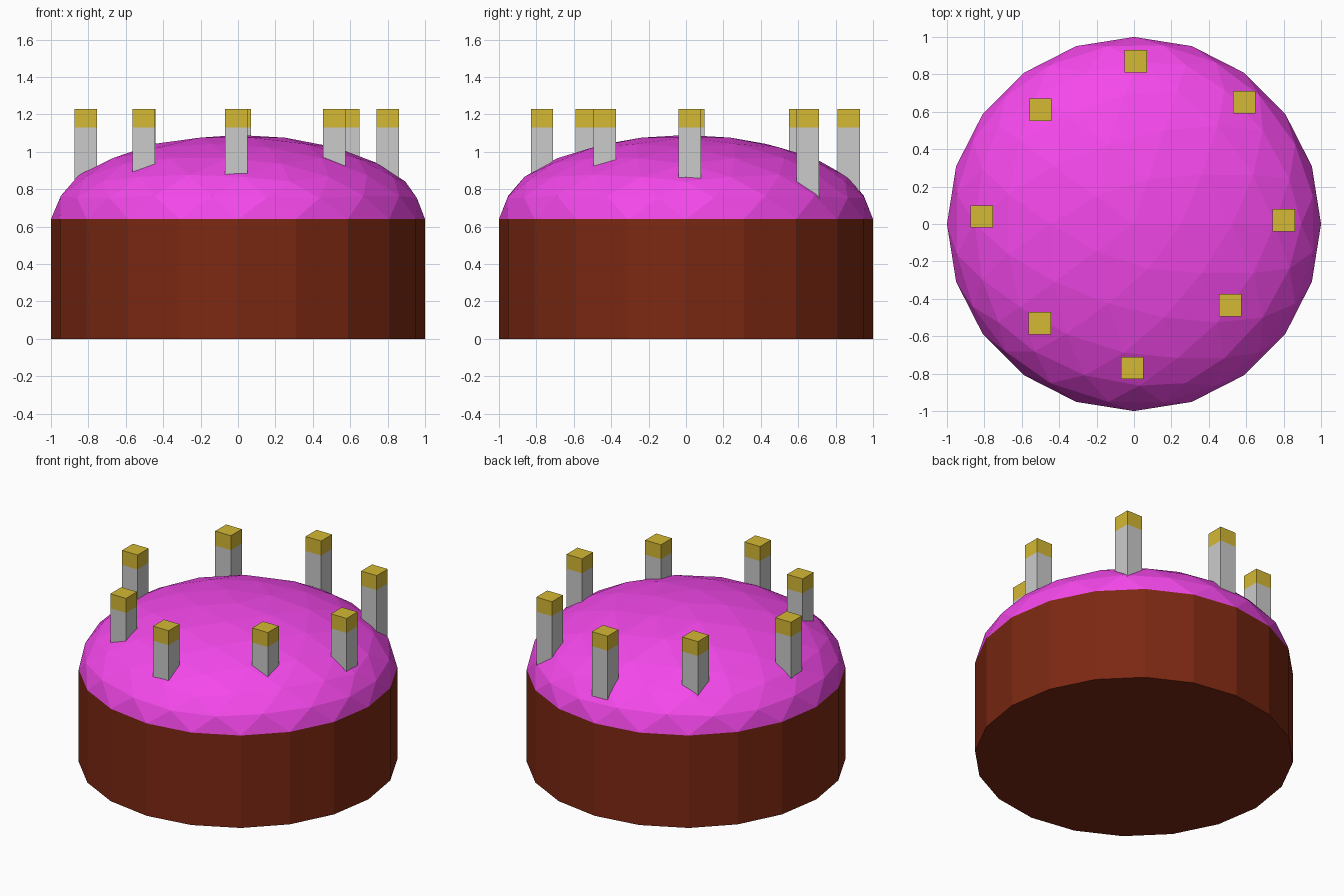
import bpy, bmesh
from mathutils import Matrix

if "Cube" in bpy.data.objects:
    bpy.data.objects.remove(bpy.data.objects["Cube"])


def material(name, rgb):
    m = bpy.data.materials.new(name)
    m.diffuse_color = (*rgb, 1)
    m.use_nodes = True
    m.node_tree.nodes["Principled BSDF"].inputs["Base Color"].default_value = m.diffuse_color
    return m


def make_object(name, bm, mat=None):
    mesh = bpy.data.meshes.new(name)
    bm.to_mesh(mesh)
    bm.free()
    if mat:
        mesh.materials.append(mat)
    ob = bpy.data.objects.new(name, mesh)
    bpy.context.collection.objects.link(ob)
    return ob


def box(name, x, y, z0, z1, width, mat=None):
    bm = bmesh.new()
    bmesh.ops.create_cube(bm, size=1, matrix=Matrix.Translation((x, y, (z0 + z1) / 2))
                          @ Matrix.Diagonal((width, width, z1 - z0, 1)))
    return make_object(name, bm, mat)


chocolate = material("chocolate", (0.20, 0.021, 0.006))
pink = material("pink_icing", (0.91, 0.065, 0.83))
gold = material("gold", (0.66, 0.48, 0.034))

RIM, DOME = 0.64, 0.45

# Sponge: 20-sided drum, open where the icing covers it
bm = bmesh.new()
bmesh.ops.create_cone(bm, cap_ends=True, segments=20, radius1=1, radius2=1, depth=RIM,
                      matrix=Matrix.Translation((0, 0, RIM / 2)))
# start the ring on the x axis so it meets the icing rim
first = min(bm.verts, key=lambda v: abs(v.co.y) - v.co.x)
bmesh.ops.rotate(bm, verts=bm.verts, matrix=Matrix.Rotation(
    -first.co.xy.angle_signed((1, 0)) if abs(first.co.y) > 1e-4 else 0, 3, 'Z'))
bmesh.ops.delete(bm, geom=[f for f in bm.faces if f.normal.z > 0.9], context='FACES_ONLY')
make_object("sponge", bm, chocolate)

# Icing: upper half of a flattened icosphere
bm = bmesh.new()
bmesh.ops.create_icosphere(bm, subdivisions=3, radius=1)
bmesh.ops.delete(bm, geom=[v for v in bm.verts if v.co.z < -0.01], context='VERTS')
bmesh.ops.transform(bm, verts=bm.verts, matrix=Matrix.Translation((0, 0, RIM))
                    @ Matrix.Diagonal((1, 1, DOME, 1)))
make_object("icing", bm, pink)

# Candles with gold tips, slightly unevenly placed
spots = [(0.01, 0.87), (0.59, 0.65), (0.80, 0.02), (0.515, -0.435),
         (-0.01, -0.77), (-0.505, -0.53), (-0.815, 0.04), (-0.50, 0.61)]
for i, (x, y) in enumerate(spots, 1):
    box(f"candle_{i}", x, y, 0.73, 1.13, 0.12)
    box(f"candle_tip_{i}", x, y, 1.13, 1.23, 0.12, gold)
